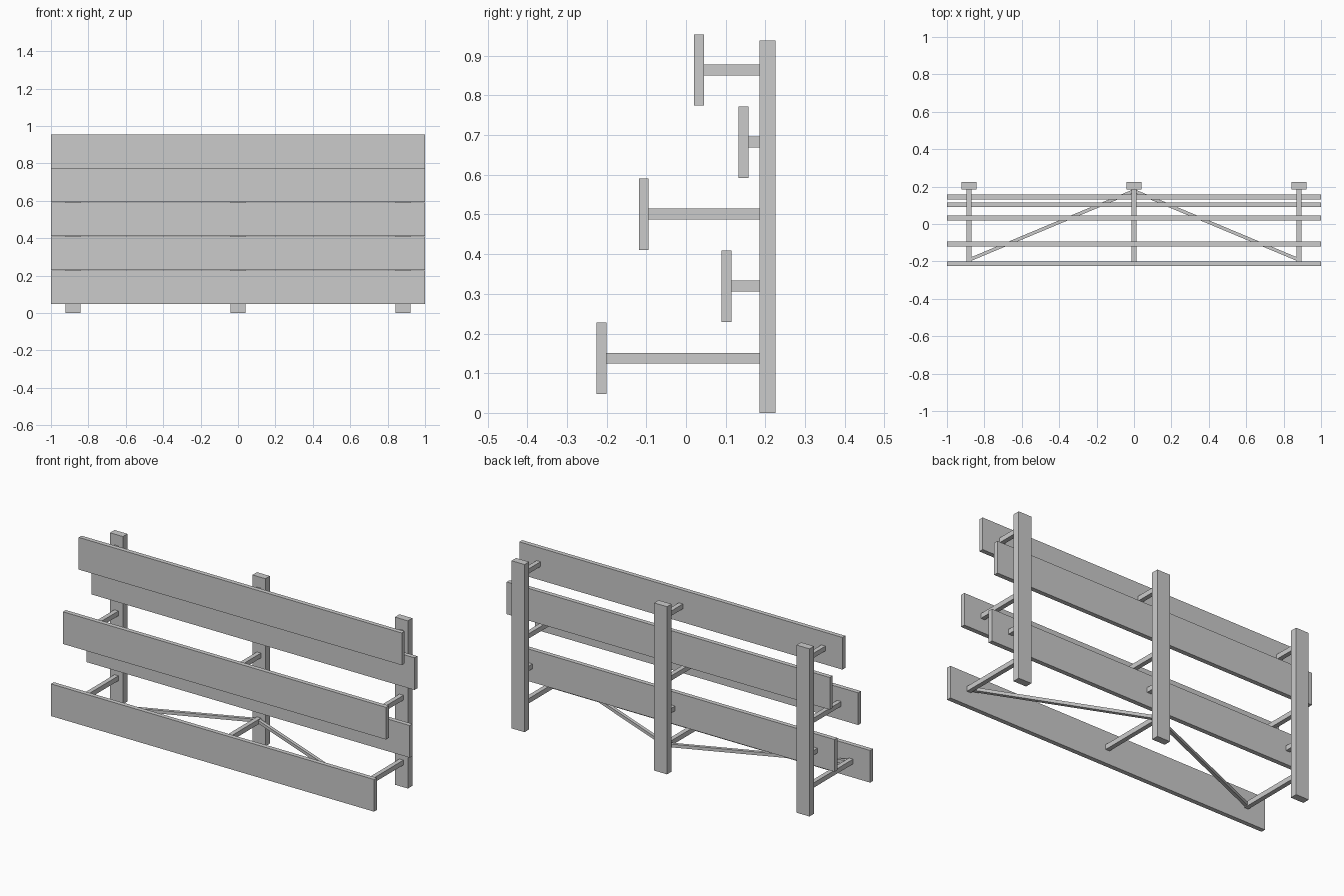
import bpy
from math import atan2, hypot

if "Cube" in bpy.data.objects:
    bpy.data.objects.remove(bpy.data.objects["Cube"])


def box(name, lo, hi):
    size = [b - a for a, b in zip(lo, hi)]
    mid = [(a + b) / 2 for a, b in zip(lo, hi)]
    bpy.ops.mesh.primitive_cube_add(size=1, location=mid)
    ob = bpy.context.object
    ob.name = name
    ob.scale = size
    return ob


POST_X = (-0.882, 0, 0.882)
POST_FRONT, POST_BACK = 0.185, 0.225
SLAT_FRONTS = (-0.225, 0.09, -0.119, 0.132, 0.02)   # bottom to top
SLAT_T, SLAT_H, PITCH, FIRST_Z = 0.025, 0.18, 0.1815, 0.138

# upright posts
for x in POST_X:
    box("post", (x - 0.04, POST_FRONT, 0), (x + 0.04, POST_BACK, 0.938))

# staggered slats, each held off the posts by short arms
for i, y in enumerate(SLAT_FRONTS):
    z = FIRST_Z + i * PITCH
    box("slat", (-1, y, z - SLAT_H / 2), (1, y + SLAT_T, z + SLAT_H / 2))
    for x in POST_X:
        box("support_arm", (x - 0.0125, y + SLAT_T, z - 0.0135),
            (x + 0.0125, POST_FRONT, z + 0.0135))

# diagonal braces from the centre post to the outer ends of the bottom arms
for side in (-1, 1):
    x0, y0, x1, y1 = 0, 0.177, side * 0.882, -0.192
    length = hypot(x1 - x0, y1 - y0)
    brace = box("diagonal_brace", (-length / 2, -0.009, -0.009),
                (length / 2, 0.009, 0.009))
    brace.location = ((x0 + x1) / 2, (y0 + y1) / 2, FIRST_Z)
    brace.rotation_euler.z = atan2(y1 - y0, x1 - x0)
